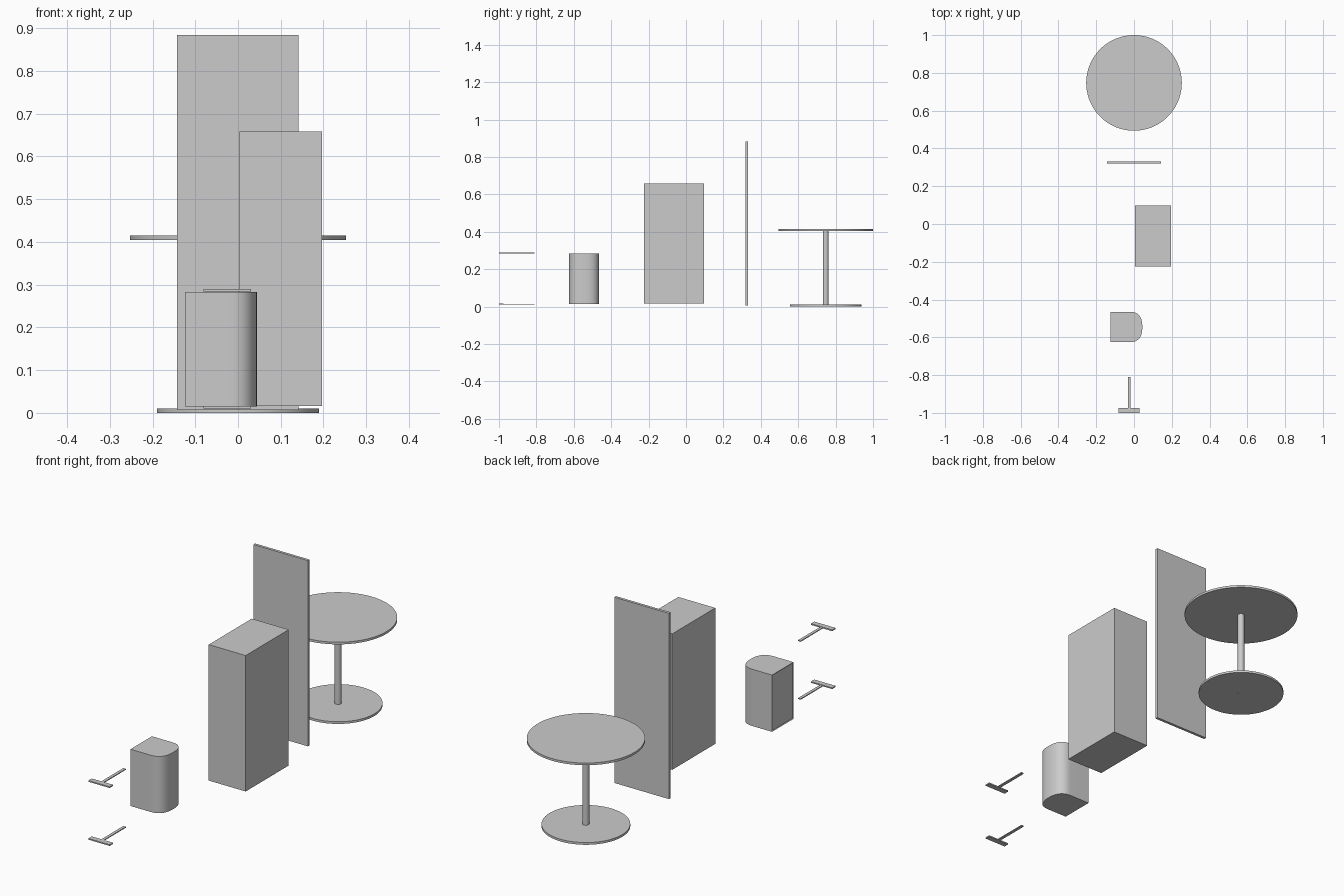
import bpy, bmesh, math

if "Cube" in bpy.data.objects:
    bpy.data.objects.remove(bpy.data.objects["Cube"])


def finish(name, bm):
    bmesh.ops.recalc_face_normals(bm, faces=bm.faces)
    mesh = bpy.data.meshes.new(name)
    bm.to_mesh(mesh)
    bm.free()
    ob = bpy.data.objects.new(name, mesh)
    bpy.context.collection.objects.link(ob)
    return ob


def smooth(ob):
    bpy.ops.object.select_all(action='DESELECT')
    ob.select_set(True)
    bpy.context.view_layer.objects.active = ob
    bpy.ops.object.shade_smooth_by_angle(angle=math.radians(30))


def prism(name, outline, z0, z1):
    bm = bmesh.new()
    low = [bm.verts.new((x, y, z0)) for x, y in outline]
    high = [bm.verts.new((x, y, z1)) for x, y in outline]
    bm.faces.new(low)
    bm.faces.new(high)
    n = len(low)
    for i in range(n):
        j = (i + 1) % n
        bm.faces.new((low[i], low[j], high[j], high[i]))
    return finish(name, bm)


def box(name, x0, x1, y0, y1, z0, z1):
    return prism(name, [(x0, y0), (x1, y0), (x1, y1), (x0, y1)], z0, z1)


def disc(name, y, r, z0, z1, sides):
    pts = [(r * math.cos(2 * math.pi * i / sides), y + r * math.sin(2 * math.pi * i / sides))
           for i in range(sides)]
    ob = prism(name, pts, z0, z1)
    smooth(ob)
    return ob


# Pedestal table
disc("table_top", 0.747, 0.253, 0.405, 0.4155, 96)
disc("table_base", 0.747, 0.19, 0.0, 0.0105, 96)
disc("table_stem", 0.747, 0.015, -0.0003, 0.407, 32)

# Flat upright panel and tall cabinet block
box("upright_panel", -0.143, 0.142, 0.319, 0.332, 0.007, 0.884)
box("cabinet_block", 0.004, 0.197, -0.224, 0.097, 0.016, 0.658)

# Short cabinet with a rounded end
yc, half, cx, rx = -0.545, 0.08, -0.022, 0.066
outline = [(-0.124, yc - half)]
for i in range(33):
    a = -math.pi / 2 + math.pi * i / 32
    c, s = max(0.0, math.cos(a)), math.sin(a)
    outline.append((cx + rx * c ** 0.8, yc + half * math.copysign(abs(s) ** 0.8, s)))
outline.append((-0.124, yc + half))
rounded = prism("rounded_cabinet", outline, 0.015, 0.283)

# Shallow recess on its flat side
bm = bmesh.new()
bm.from_mesh(rounded.data)
bm.normal_update()
flat = [f for f in bm.faces if f.normal.x < -0.9]
bmesh.ops.inset_region(bm, faces=flat, thickness=0.006)
for v in flat[0].verts:
    v.co.x += 0.003
bm.to_mesh(rounded.data)
bm.free()
smooth(rounded)

# Pair of T-shaped brackets
for label, z in (("lower", 0.0105), ("upper", 0.284)):
    box(label + "_bracket_bar", -0.081, 0.030, -1.0, -0.975, z, z + 0.006)
    box(label + "_bracket_arm", -0.033, -0.019, -0.976, -0.809, z + 0.0005, z + 0.0045)
